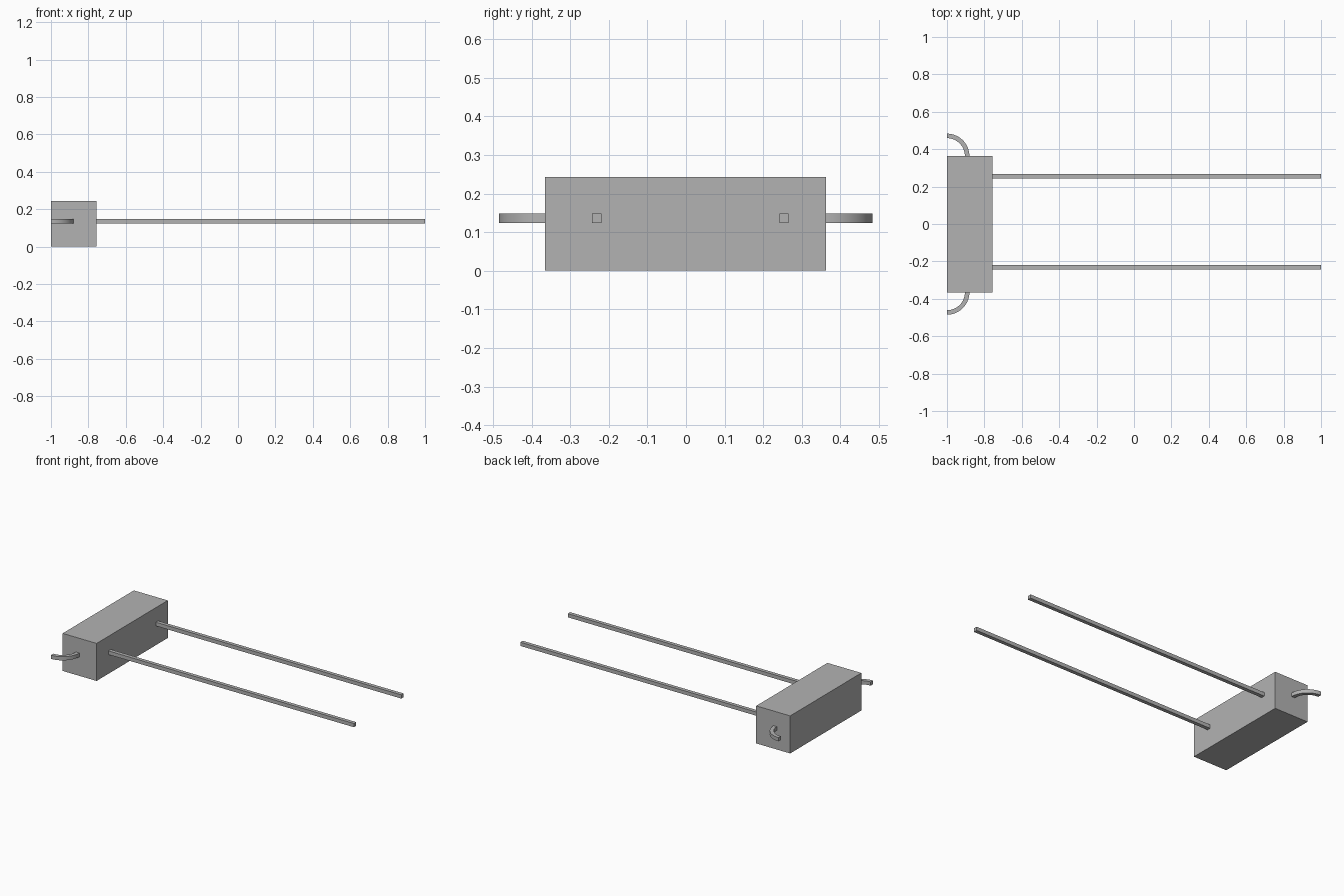
import bpy
import bmesh
from math import cos, sin, pi
from mathutils import Vector

cube = bpy.data.objects.get("Cube")
if cube:
    bpy.data.objects.remove(cube, do_unlink=True)

grey = bpy.data.materials.new("grey")
grey.use_nodes = True
colour = (0.45, 0.45, 0.45, 1)
grey.diffuse_color = colour
grey.node_tree.nodes["Principled BSDF"].inputs["Base Color"].default_value = colour

BAR = 0.024          # thickness of rods and hooks
BAR_Z = 0.136        # height of their centre line
BLOCK_FRONT = -0.365
BLOCK_BACK = 0.363
BLOCK_SIZE = 0.243


def finish(name, bm):
    bmesh.ops.recalc_face_normals(bm, faces=bm.faces)
    mesh = bpy.data.meshes.new(name)
    bm.to_mesh(mesh)
    bm.free()
    mesh.materials.append(grey)
    obj = bpy.data.objects.new(name, mesh)
    bpy.context.collection.objects.link(obj)
    return obj


def box(name, low, high):
    low, high = Vector(low), Vector(high)
    bm = bmesh.new()
    bmesh.ops.create_cube(bm, size=1)
    bmesh.ops.scale(bm, vec=high - low, verts=bm.verts)
    bmesh.ops.translate(bm, vec=(low + high) / 2, verts=bm.verts)
    return finish(name, bm)


def hook(name, y, side, outer=0.12, steps=16):
    """Square bar swept through a quarter circle around the block's edge."""
    bm = bmesh.new()
    inner = outer - BAR
    low, high = BAR_Z - BAR / 2, BAR_Z + BAR / 2
    rings = []
    for i in range(steps + 1):
        a = pi / 2 * i / steps
        rings.append([bm.verts.new((-1 + r * cos(a), y + side * r * sin(a), z))
                      for r, z in ((inner, low), (outer, low), (outer, high), (inner, high))])
    for a, b in zip(rings, rings[1:]):
        for j in range(4):
            k = (j + 1) % 4
            bm.faces.new((a[j], a[k], b[k], b[j]))
    bm.faces.new(rings[0])
    bm.faces.new(rings[-1])
    obj = finish(name, bm)
    bpy.ops.object.select_all(action="DESELECT")
    bpy.context.view_layer.objects.active = obj
    obj.select_set(True)
    bpy.ops.object.shade_smooth_by_angle()


# Main block
box("block", (-1, BLOCK_FRONT, 0), (-1 + BLOCK_SIZE, BLOCK_BACK, BLOCK_SIZE))

# Two long parallel rods
for name, y in (("front_rod", -0.231), ("back_rod", 0.254)):
    box(name, (-1 + BLOCK_SIZE, y - BAR / 2, BAR_Z - BAR / 2),
        (1, y + BAR / 2, BAR_Z + BAR / 2))

# Curved hooks on both ends of the block
hook("front_hook", BLOCK_FRONT, -1)
hook("back_hook", BLOCK_BACK, 1)
